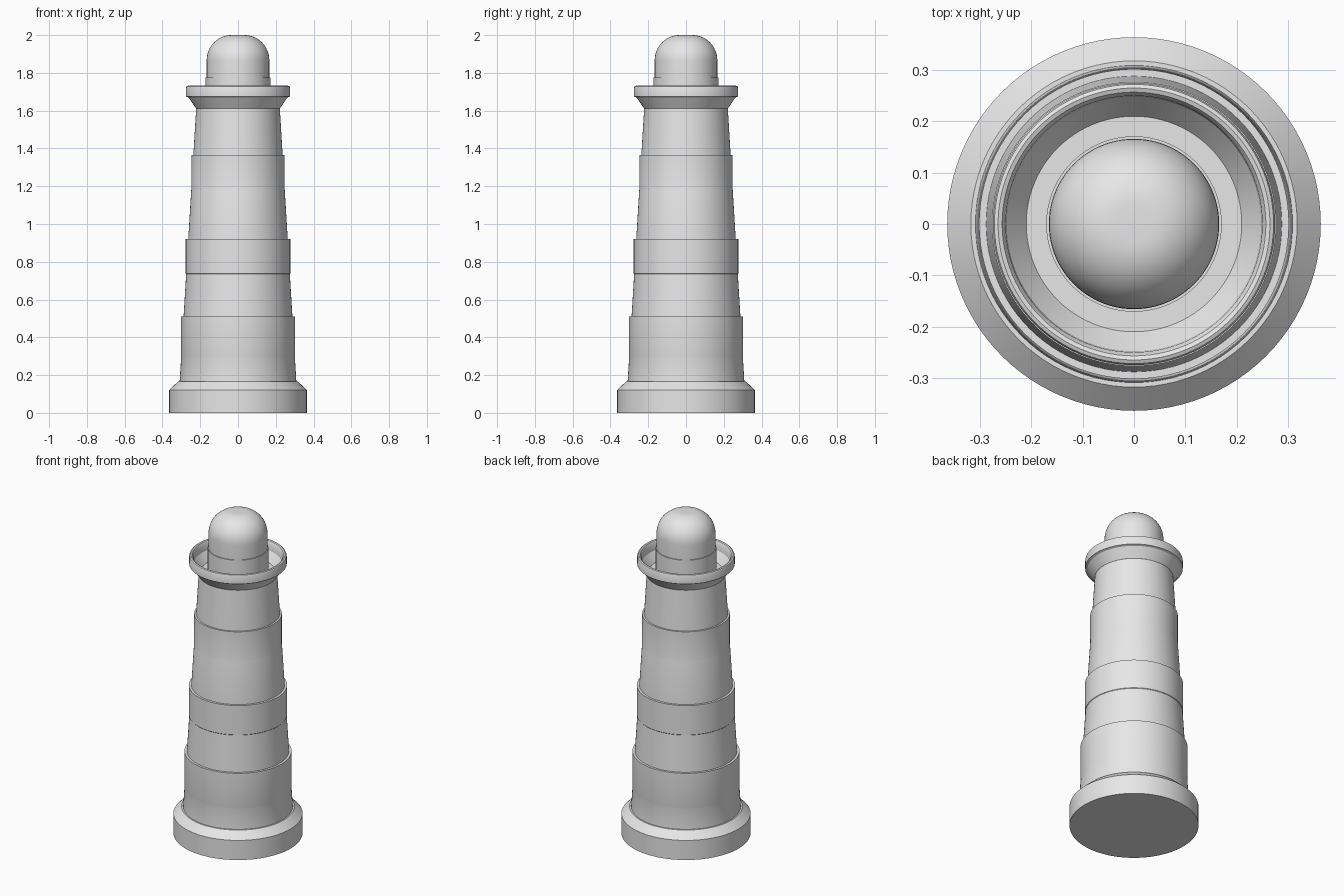
import bpy, bmesh, math

if "Cube" in bpy.data.objects:
    bpy.data.objects.remove(bpy.data.objects["Cube"])

SEG = 96
grey = bpy.data.materials.new("light_grey")
grey.diffuse_color = (0.8, 0.8, 0.8, 1)
grey.use_nodes = True
grey.node_tree.nodes["Principled BSDF"].inputs["Base Color"].default_value = grey.diffuse_color


def lathe(name, profile):
    """Spin an (r, z) profile about z; r = 0 ends become single points."""
    bm = bmesh.new()
    rings = []
    for r, z in profile:
        if r == 0:
            rings.append([bm.verts.new((0, 0, z))] * SEG)
        else:
            rings.append([bm.verts.new((r * math.cos(2 * math.pi * i / SEG),
                                        r * math.sin(2 * math.pi * i / SEG), z))
                          for i in range(SEG)])
    for a, b in zip(rings, rings[1:]):
        for i in range(SEG):
            j = (i + 1) % SEG
            quad = list(dict.fromkeys((a[i], a[j], b[j], b[i])))
            bm.faces.new(quad)
    bmesh.ops.recalc_face_normals(bm, faces=bm.faces[:])
    mesh = bpy.data.meshes.new(name)
    bm.to_mesh(mesh)
    bm.free()
    mesh.materials.append(grey)
    ob = bpy.data.objects.new(name, mesh)
    bpy.context.collection.objects.link(ob)
    bpy.ops.object.select_all(action='DESELECT')
    ob.select_set(True)
    bpy.context.view_layer.objects.active = ob
    bpy.ops.object.shade_smooth_by_angle(angle=math.radians(30))
    return ob


def tower_r(z):
    return 0.309 - (z - 0.165) * 0.0605


# Chamfered foot
lathe("base", [(0, 0), (0.364, 0), (0.364, 0.122), (0.318, 0.165), (0, 0.165)])

# Tapered tower with three straight bands that stand proud at their top edge
tower = [(0, 0.165), (tower_r(0.165), 0.165)]
for r, low, top in ((0.302, 0.29, 0.51), (0.277, 0.735, 0.92), (0.247, 1.18, 1.365)):
    tower += [(tower_r(low), low), (r, low + 0.003), (r, top), (tower_r(top), top)]
tower += [(tower_r(1.615), 1.615), (0, 1.615)]
lathe("tower", tower)

# Flared gallery with a rounded rim and sunken floor
lathe("gallery", [(0, 1.612), (0.222, 1.612), (0.262, 1.67), (0.275, 1.675),
                  (0.275, 1.722), (0.272, 1.729), (0.265, 1.732), (0.257, 1.729),
                  (0.25, 1.718), (0.248, 1.675), (0.21, 1.625), (0, 1.625)])

# Lantern room
lathe("lantern", [(0, 1.62), (0.171, 1.62), (0.171, 1.775), (0, 1.775)])

# Domed cap
dome = [(0, 1.77), (0.166, 1.77)]
for k in range(13):
    a = math.pi / 2 * k / 12
    dome.append((0.036 + 0.13 * math.cos(a), 1.865 + 0.135 * math.sin(a)))
lathe("dome", dome + [(0, 2.0)])
